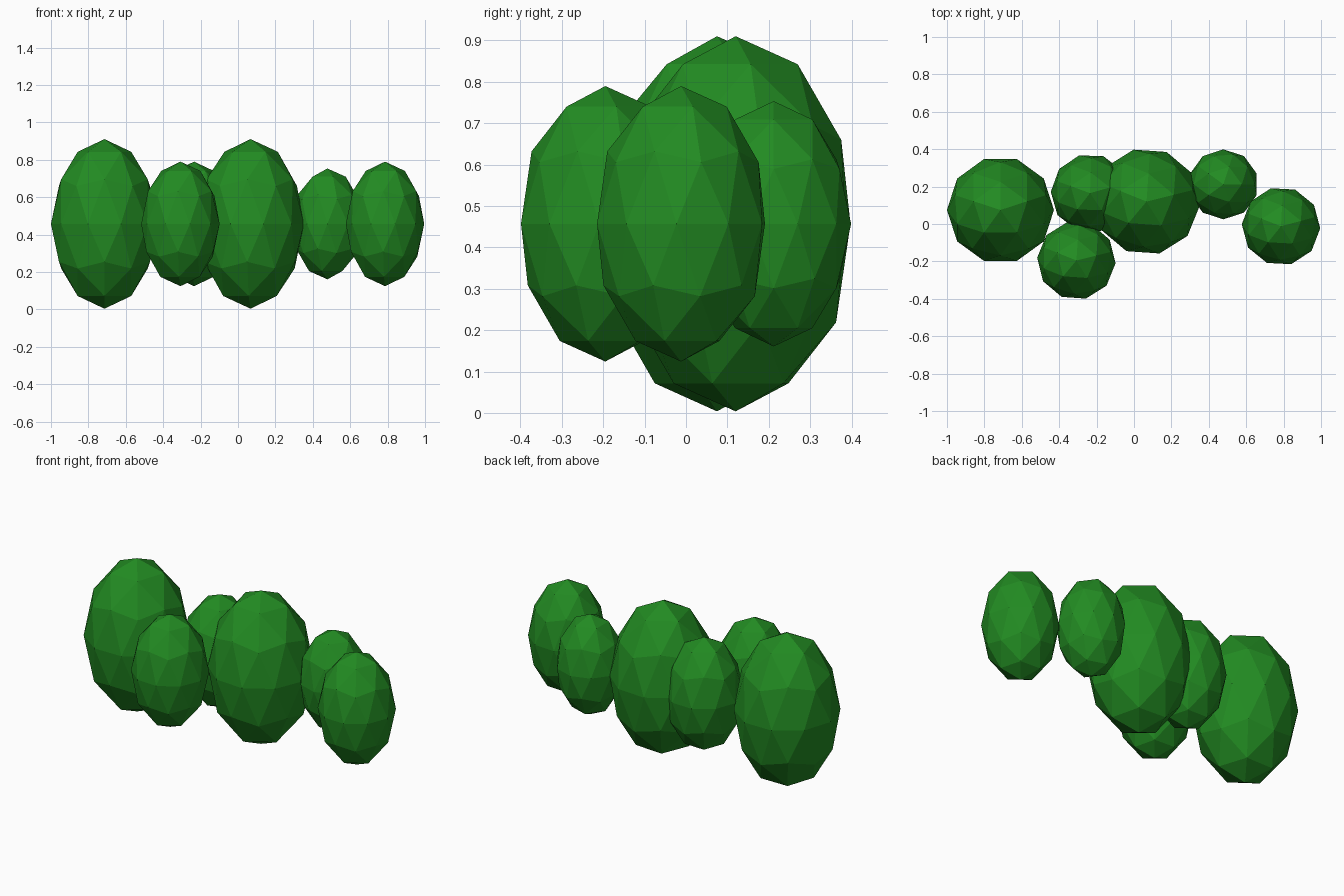
import bpy
import math

cube = bpy.data.objects.get("Cube")
if cube:
    bpy.data.objects.remove(cube, do_unlink=True)

# Leaf colour
leaf = bpy.data.materials.new("leaf_green")
leaf.use_nodes = True
green = (0.016, 0.258, 0.016, 1.0)
leaf.diffuse_color = green
leaf.node_tree.nodes["Principled BSDF"].inputs["Base Color"].default_value = green

MID_HEIGHT = 0.457
STRETCH = 1.585


def bush(name, x, y, radius, turn):
    """Tall faceted bush, stretched upward and turned about its own axis."""
    bpy.ops.mesh.primitive_ico_sphere_add(
        subdivisions=2, radius=radius, location=(x, y, MID_HEIGHT),
        rotation=(0, 0, math.radians(turn)))
    obj = bpy.context.object
    obj.name = name
    obj.scale.z = STRETCH
    obj.data.materials.append(leaf)
    bpy.ops.object.shade_flat()


# Two large bushes
bush("large_bush_right", -0.714, 0.075, 0.286, 18)
bush("large_bush_middle", 0.067, 0.12, 0.286, 14)

# Smaller bushes filling the row
bush("medium_bush_front", -0.308, -0.195, 0.21, 14)
bush("medium_bush_back", -0.235, 0.165, 0.21, 16)
bush("medium_bush_left", 0.786, -0.012, 0.21, 15)
bush("small_bush_back", 0.478, 0.212, 0.187, 0)
